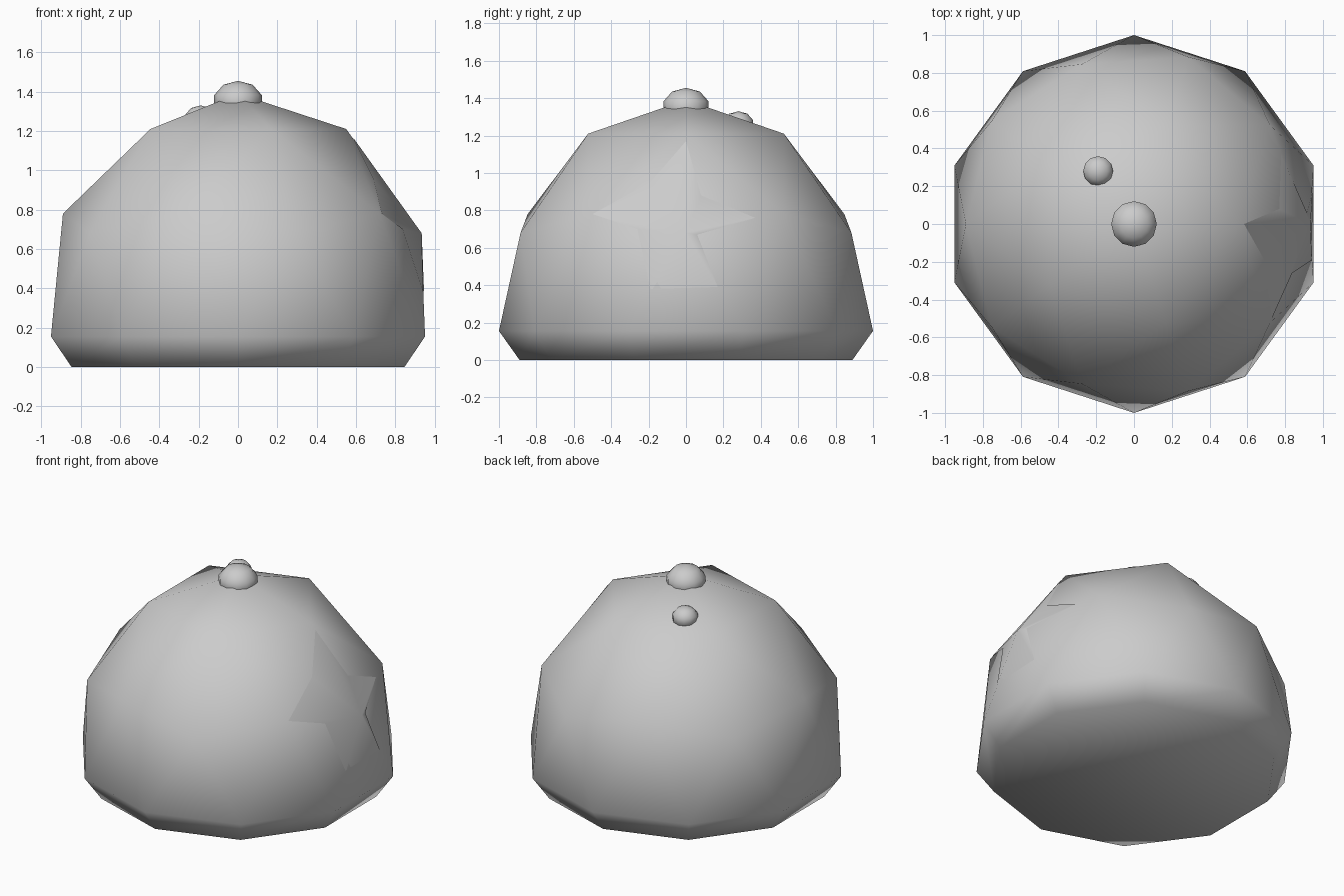
import bpy, bmesh
from mathutils import Vector
from mathutils.bvhtree import BVHTree

if "Cube" in bpy.data.objects:
    bpy.data.objects.remove(bpy.data.objects["Cube"])


def smooth(obj):
    for p in obj.data.polygons:
        p.use_smooth = True


# Body: low-poly dome, remapped ring by ring from an icosphere
bpy.ops.mesh.primitive_ico_sphere_add(subdivisions=2, radius=1, location=(0, 0, 0))
body = bpy.context.object
body.name = "body"
bm = bmesh.new()
bm.from_mesh(body.data)
bmesh.ops.delete(bm, geom=[v for v in bm.verts if v.co.z < -0.05], context='VERTS')
rings = [(0.0, 0.155, 1.0), (0.447, 0.68, 0.93), (0.526, 0.78, 0.89),
         (0.851, 1.21, 0.55), (1.0, 1.39, 0.0)]  # source height, height, radius
for v in bm.verts:
    _, z, r = min(rings, key=lambda k: abs(k[0] - v.co.z))
    flat = Vector((v.co.x, v.co.y, 0))
    flat = flat.normalized() * r if r else Vector((0, 0, 0))
    v.co = (flat.x, flat.y, z)

# Flat foot: inset bottom band and closed base
rim = [e for e in bm.edges if e.is_boundary]
ext = bmesh.ops.extrude_edge_only(bm, edges=rim)["geom"]
for v in [g for g in ext if isinstance(g, bmesh.types.BMVert)]:
    v.co = (v.co.x * 0.89, v.co.y * 0.89, 0)
bmesh.ops.holes_fill(bm, edges=[e for e in bm.edges if e.is_boundary], sides=0)
bmesh.ops.recalc_face_normals(bm, faces=bm.faces)
tree = BVHTree.FromBMesh(bm)
bm.to_mesh(body.data)
bm.free()
smooth(body)

# Side patch: thin star lying on the +x corner of the body
outline = [(0, 1.17), (-0.19, 0.95), (-0.5, 0.78), (-0.26, 0.70), (-0.19, 0.38),
           (0.17, 0.39), (0.06, 0.67), (0.37, 0.76), (0.08, 0.88)]
pts = [(0, 0.68)] + outline
verts = []
for y, z in pts:
    hit = tree.ray_cast(Vector((2, y, z)), Vector((-1, 0, 0)))[0]
    x = hit.x if hit else 0.93
    verts.append((x + 0.004, y, z))
n = len(outline)
faces = [(0, 1 + (i + 1) % n, 1 + i) for i in range(n)]
mesh = bpy.data.meshes.new("side_patch")
mesh.from_pydata(verts, [], faces)
bm = bmesh.new()
bm.from_mesh(mesh)
bm.normal_update()
if sum(f.normal.x for f in bm.faces) < 0:
    bmesh.ops.reverse_faces(bm, faces=bm.faces[:])
bm.to_mesh(mesh)
bm.free()
patch = bpy.data.objects.new("side_patch", mesh)
bpy.context.collection.objects.link(patch)
smooth(patch)


# Knobs on the top
def knob(name, loc, r, h):
    bpy.ops.mesh.primitive_uv_sphere_add(segments=12, ring_count=5, radius=1, location=loc)
    o = bpy.context.object
    o.name = name
    o.scale = (r, r, h)
    smooth(o)


knob("top_knob", (0, 0, 1.35), 0.127, 0.105)
knob("small_knob", (-0.19, 0.28, 1.26), 0.083, 0.07)
